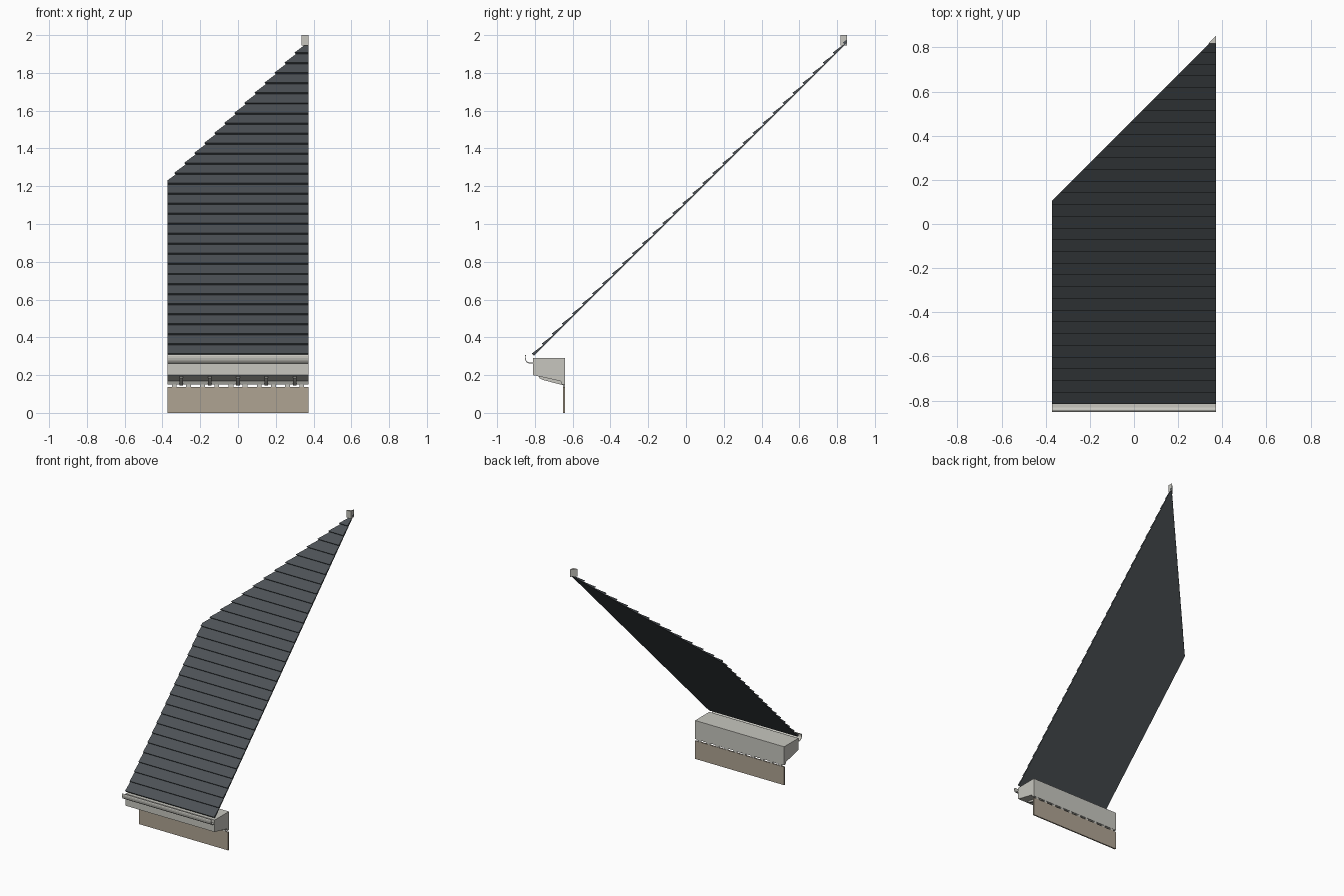
import bpy, bmesh
from mathutils import Vector

if "Cube" in bpy.data.objects:
    bpy.data.objects.remove(bpy.data.objects["Cube"])

W = 0.372  # half width of the section


def mat(name, c):
    m = bpy.data.materials.new(name)
    m.diffuse_color = (*c, 1)
    m.use_nodes = True
    m.node_tree.nodes["Principled BSDF"].inputs["Base Color"].default_value = m.diffuse_color
    return m


cream = mat("cream paint", (0.57, 0.565, 0.52))
tan = mat("tan wall", (0.43, 0.37, 0.29))
slate = mat("slate shingle", (0.072, 0.083, 0.092))


def finish(bm, name, material):
    bmesh.ops.recalc_face_normals(bm, faces=bm.faces[:])
    me = bpy.data.meshes.new(name)
    bm.to_mesh(me)
    bm.free()
    me.materials.append(material)
    ob = bpy.data.objects.new(name, me)
    bpy.context.collection.objects.link(ob)
    return ob


def prism(bm, pts, offset):
    """Closed prism: polygon pts swept by offset."""
    a = [bm.verts.new(p) for p in pts]
    b = [bm.verts.new(Vector(p) + Vector(offset)) for p in pts]
    bm.faces.new(a)
    bm.faces.new(b[::-1])
    for i in range(len(a)):
        j = (i + 1) % len(a)
        bm.faces.new((a[i], a[j], b[j], b[i]))


def extrude_x(bm, prof, x0, x1):
    prism(bm, [(x0, y, z) for y, z in prof], (x1 - x0, 0, 0))


# roof: saw-tooth courses up a 45 degree slope, cut on the hip diagonal
bm = bmesh.new()
pitch, courses, y0 = 0.0531, 32, -0.811


def slope_point(d, n):
    """d = plan run up the slope, n = height above the roof underside."""
    return (y0 + d - n * 0.707, y0 + d + 1.108 + n * 0.707)


prof = [slope_point(0.006, 0)]
for i in range(courses):
    prof.append(slope_point(i * pitch + 0.006, 0.016))
    prof.append(slope_point((i + 1) * pitch + 0.006, 0.005))
prof.append(slope_point(courses * pitch + 0.006, 0))
extrude_x(bm, prof, -W, W)
r = bmesh.ops.bisect_plane(bm, geom=bm.verts[:] + bm.edges[:] + bm.faces[:],
                           plane_co=(0, 0.478, 0), plane_no=(-1, 1, 0), clear_outer=True)
cut = [e for e in r["geom_cut"] if isinstance(e, bmesh.types.BMEdge)]
bmesh.ops.holes_fill(bm, edges=cut, sides=0)
finish(bm, "shingle_roof", slate)

# eaves box with sloping soffit
bm = bmesh.new()
extrude_x(bm, [(-.81, .2), (-.81, .29), (-.64, .29), (-.64, .15), (-.656, .15), (-.664, .168)], -W, W)
finish(bm, "eaves_box", cream)

# open gutter, thin curved channel
bm = bmesh.new()
outer = [(-.81, .262), (-.832, .262), (-.843, .267), (-.85, .277), (-.853, .29), (-.853, .302), (-.85, .308)]
inner = [(-.846, .306), (-.849, .301), (-.849, .29), (-.846, .279), (-.84, .271), (-.831, .266), (-.81, .266)]
extrude_x(bm, outer + inner, -W, W)
finish(bm, "gutter", cream)

# brackets under the soffit
bm = bmesh.new()
for i in range(-2, 3):
    extrude_x(bm, [(-.782, .2), (-.776, .184), (-.76, .175), (-.645, .145), (-.645, .185)],
              i * .15 - .01, i * .15 + .01)
finish(bm, "soffit_brackets", cream)

# wall panel and the small spacers above it
bm = bmesh.new()
extrude_x(bm, [(-.65, 0), (-.65, .137), (-.64, .137), (-.64, 0)], -W, W)
finish(bm, "wall_panel", tan)
bm = bmesh.new()
for i in range(10):
    x = (i - 4.5) * .075
    extrude_x(bm, [(-.65, .13), (-.65, .155), (-.641, .155), (-.641, .13)], x - .013, x + .013)
finish(bm, "wall_spacers", cream)

# three-sided ridge end at the peak
bm = bmesh.new()
prism(bm, [(W - .036, .817, 1.945), (W, .817, 1.945), (W, .853, 1.945)], (0, 0, .055))
finish(bm, "ridge_end", cream)
